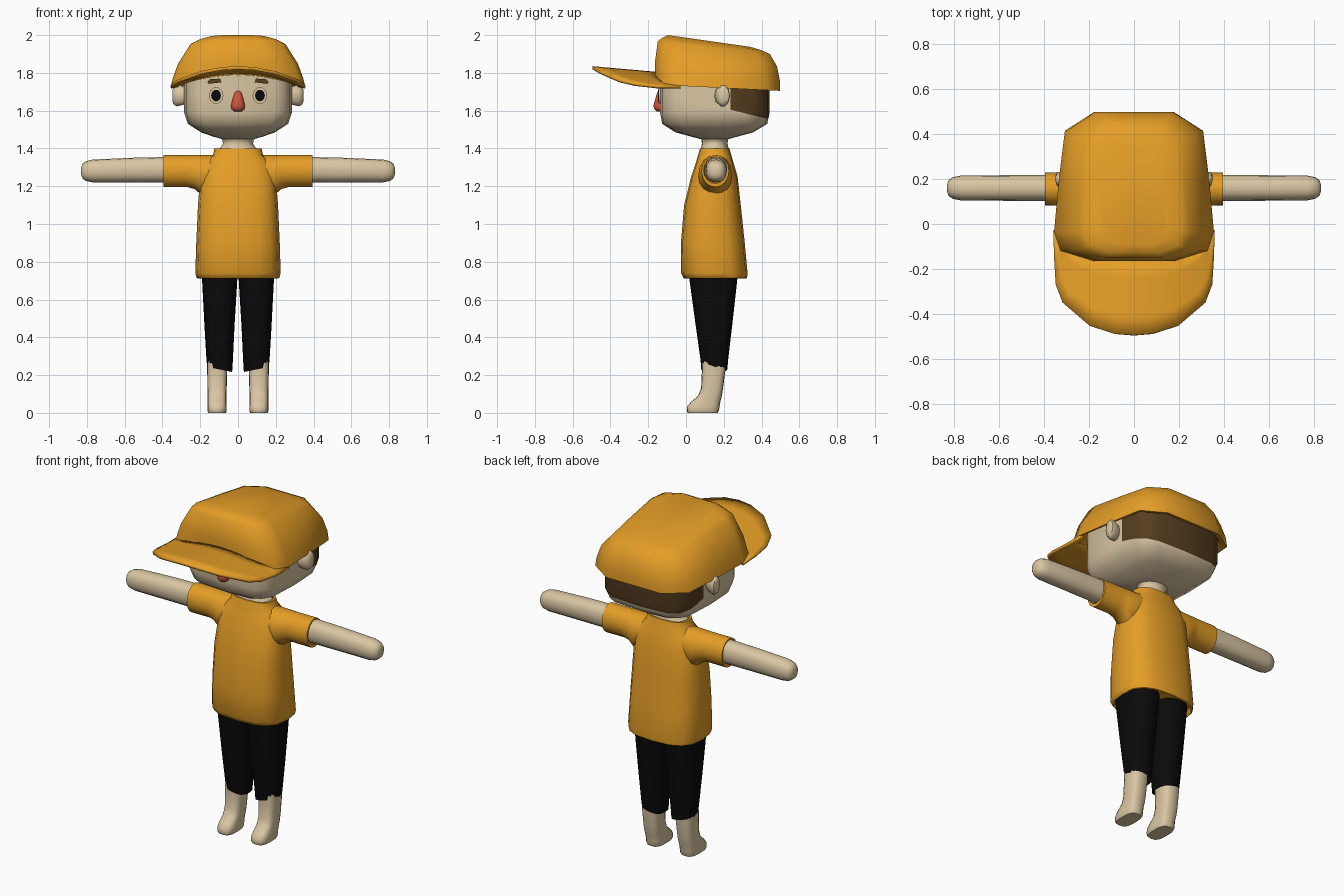
import bpy, bmesh, math
from mathutils import Vector

if "Cube" in bpy.data.objects:
    bpy.data.objects.remove(bpy.data.objects["Cube"])


def material(name, rgb):
    m = bpy.data.materials.new(name)
    m.diffuse_color = (*rgb, 1)
    m.use_nodes = True
    m.node_tree.nodes["Principled BSDF"].inputs["Base Color"].default_value = m.diffuse_color
    return m


ORANGE = material("orange cloth", (0.78, 0.34, 0.02))
SKIN = material("skin", (0.70, 0.565, 0.366))
HAIR = material("dark brown hair", (0.095, 0.048, 0.014))
RED = material("red nose", (0.64, 0.09, 0.045))
BLACK = material("black cloth", (0.003, 0.003, 0.003))


def place(axis, p, u, v):
    return Vector({'x': (p, u, v), 'y': (u, p, v), 'z': (u, v, p)}[axis])


def ring(axis, p, cu, cv, ru, rv, e=2.0, n=16):
    """Superellipse section across the given axis."""
    pts = []
    for i in range(n):
        a = 2 * math.pi * i / n
        c, s = math.cos(a), math.sin(a)
        pts.append(place(axis, p,
                         cu + ru * math.copysign(abs(c) ** (2 / e), c),
                         cv + rv * math.copysign(abs(s) ** (2 / e), s)))
    return pts


def loft(name, rings, mats, closed=True, angle=50, edit=None):
    """Skin a list of sections, capping the ends when closed."""
    bm = bmesh.new()
    rows = [[bm.verts.new(p) for p in r] for r in rings]
    n = len(rows[0])
    for a, b in zip(rows, rows[1:]):
        for i in range(n if closed else n - 1):
            j = (i + 1) % n
            bm.faces.new((a[i], a[j], b[j], b[i]))
    if closed:
        bm.faces.new(rows[0])
        bm.faces.new(rows[-1])
    bmesh.ops.recalc_face_normals(bm, faces=bm.faces)
    if edit:
        edit(bm)
    me = bpy.data.meshes.new(name)
    bm.to_mesh(me)
    bm.free()
    for m in mats:
        me.materials.append(m)
    me.shade_smooth()
    me.set_sharp_from_angle(angle=math.radians(angle))
    ob = bpy.data.objects.new(name, me)
    bpy.context.collection.objects.link(ob)
    return ob


# Head, with the hair cut in at the back
def cut_hair(bm):
    start, slope = Vector((0, 0.235, 1.605)), Vector((0, 0.05, 0.205)).normalized()
    for no in (Vector((0, 1, 0)), slope):
        bmesh.ops.bisect_plane(bm, geom=bm.verts[:] + bm.edges[:] + bm.faces[:],
                               plane_co=start, plane_no=no)
    for f in bm.faces:
        c = f.calc_center_median()
        f.material_index = int(c.y > 0.235 and (c - start).dot(slope) > 0)


HEAD = [(1.45, .15, .085, .075, 2), (1.462, .15, .13, .12, 2.6), (1.485, .15, .195, .205, 3.5),
        (1.53, .152, .265, .278, 4.5), (1.59, .153, .285, .29, 5),
        (1.84, .153, .285, .29, 5), (1.87, .153, .24, .25, 4)]
loft("head", [ring('z', z, 0, y, rx, ry, e) for z, y, rx, ry, e in HEAD],
     [SKIN, HAIR], edit=cut_hair)

# Neck
loft("neck", [ring('z', z, 0, .152, rx, ry) for z, rx, ry in
              [(1.36, .12, .075), (1.392, .115, .075), (1.405, .092, .072),
               (1.425, .08, .068), (1.445, .082, .07), (1.475, .12, .1)]], [SKIN])

# Nose
loft("nose", [ring('z', z, 0, -.137, rx, ry, n=12) for z, rx, ry in
              [(1.705, .01, .01), (1.695, .018, .016), (1.66, .029, .026), (1.625, .038, .036),
               (1.607, .033, .03), (1.595, .018, .016)]], [RED])

# Shirt body
SHIRT = [(.74, .155, .2, .155), (.712, .155, .212, .163), (.715, .155, .219, .168),
         (.74, .15, .226, .176), (.9, .142, .221, .169), (1.1, .14, .212, .15),
         (1.25, .15, .2, .123), (1.33, .152, .172, .098), (1.365, .152, .132, .088),
         (1.40, .152, .125, .078), (1.40, .152, .113, .07), (1.375, .152, .1, .065)]
loft("shirt_body", [ring('z', z, 0, y, rx, ry, 2.8) for z, y, rx, ry in SHIRT], [ORANGE])

PANTS = [(.78, .097, .145, .097, .13), (.7, .097, .145, .093, .126), (.45, .098, .148, .079, .095),
         (.28, .097, .15, .07, .073), (.23, .097, .15, .066, .069), (.25, .1, .15, .055, .06)]
FOOT = [(.3, .11, .148, .053, .063), (.22, .11, .146, .053, .062), (.13, .111, .138, .051, .058),
        (.09, .111, .127, .05, .063), (.06, .111, .105, .05, .077), (.035, .111, .092, .051, .086),
        (.01, .111, .089, .051, .085), (0, .111, .089, .046, .08)]
SLEEVE = [(.1, .285, .085, .08), (.19, .258, .09, .107), (.23, .275, .08, .09),
          (.27, .28, .075, .084), (.395, .28, .073, .085), (.395, .285, .062, .071), (.37, .285, .056, .065)]
ARM = [(.3, .288, .058, .068), (.55, .286, .057, .065), (.77, .281, .055, .06),
       (.805, .28, .048, .052), (.823, .28, .036, .039), (.83, .28, .018, .02)]

for s, side in ((-1, "right"), (1, "left")):
    # Sleeve and arm
    loft(f"{side}_sleeve", [ring('x', s * x, .155, 1 + z, ry, rz) for x, z, ry, rz in SLEEVE], [ORANGE])
    loft(f"{side}_arm", [ring('x', s * x, .16, 1 + z, ry, rz, 2.3) for x, z, ry, rz in ARM], [SKIN])
    # Trouser leg, hem higher on the outside
    legs = [ring('z', z, s * x, y, rx, ry, 2.6) for z, x, y, rx, ry in PANTS]
    for p in legs[-2]:
        p.z += .2 * (abs(p.x) - .097)
    loft(f"{side}_trouser_leg", legs, [BLACK])
    # Foot
    loft(f"{side}_foot", [ring('z', z, s * x, y, rx, ry, 3) for z, x, y, rx, ry in FOOT], [SKIN])
    # Ear
    loft(f"{side}_ear", [ring('x', s * x, y, 1.68, ry, rz, n=10) for x, y, ry, rz in
                         [(.26, .18, .03, .04), (.29, .185, .034, .052), (.325, .195, .038, .06),
                          (.342, .2, .03, .048), (.348, .202, .015, .025)]], [SKIN])
    # Eye plate and pupil
    loft(f"{side}_eye", [ring('y', y, s * .116, 1.68, .039, .044, n=10) for y in (-.136, -.1445)],
         [SKIN], angle=30)
    loft(f"{side}_pupil", [ring('y', y, s * .116, 1.68, .026, .031, n=12) for y in (-.143, -.149)],
         [BLACK], angle=30)
    # Eyebrow
    brow = [(.088, 1.75), (.155, 1.742), (.162, 1.752), (.15, 1.766), (.095, 1.77)]
    loft(f"{side}_eyebrow", [[Vector((s * x, y, z)) for x, z in brow] for y in (-.137, -.146)],
         [HAIR], angle=30)


# Cap crown: same plan outline at every height, arched over the forehead
PLAN = [(0, 0), (.5, 0), (.92, .07), (1, .2), (.94, .55), (.865, .875), (.5, 1), (0, 1)]
PLAN += [(-x, t) for x, t in PLAN[-2:0:-1]]


def cap_ring(w, yf, yb, zf, zb, arch=0.0):
    return [Vector((w * x, yf + (yb - yf) * t,
                    zf + (zb - zf) * t + (arch * (1 - x * x) if t < .1 else 0)))
            for x, t in PLAN]


loft("cap_crown", [cap_ring(.27, -.12, .42, 1.82, 1.80),
                   cap_ring(.335, -.15, .475, 1.745, 1.71, .06),
                   cap_ring(.355, -.165, .497, 1.738, 1.705, .06),
                   cap_ring(.345, -.165, .497, 1.775, 1.76, .03),
                   cap_ring(.318, -.165, .482, 1.85, 1.835),
                   cap_ring(.252, -.15, .444, 1.965, 1.90),
                   cap_ring(.215, -.13, .40, 1.984, 1.92),
                   cap_ring(.15, -.095, .34, 2.0, 1.938)], [ORANGE], angle=60)

# Cap brim: sheet between the crown and a curved rim, arched across
OUTER = [(.356, -.03), (.352, -.155), (.345, -.27), (.315, -.35), (.195, -.453), (.085, -.488), (0, -.495)]
INNER = [(.33, -.03), (.3, -.12), (.25, -.14), (.2, -.15), (.13, -.15), (.06, -.15), (0, -.15)]


def both(half):
    return half + [(-x, y) for x, y in half[-2::-1]]


rows = []
for k in range(5):
    row = []
    for (ax, ay), (bx, by) in zip(both(INNER), both(OUTER)):
        x, y = ax + (bx - ax) * k / 4, ay + (by - ay) * k / 4
        row.append(Vector((x, y, 1.797 + .03 * max(0, (-.15 - y) / .34) - .58 * x * x)))
    rows.append(row)
brim = loft("cap_brim", rows, [ORANGE], closed=False)
thick = brim.modifiers.new("thickness", 'SOLIDIFY')
thick.thickness, thick.offset = .016, 0
